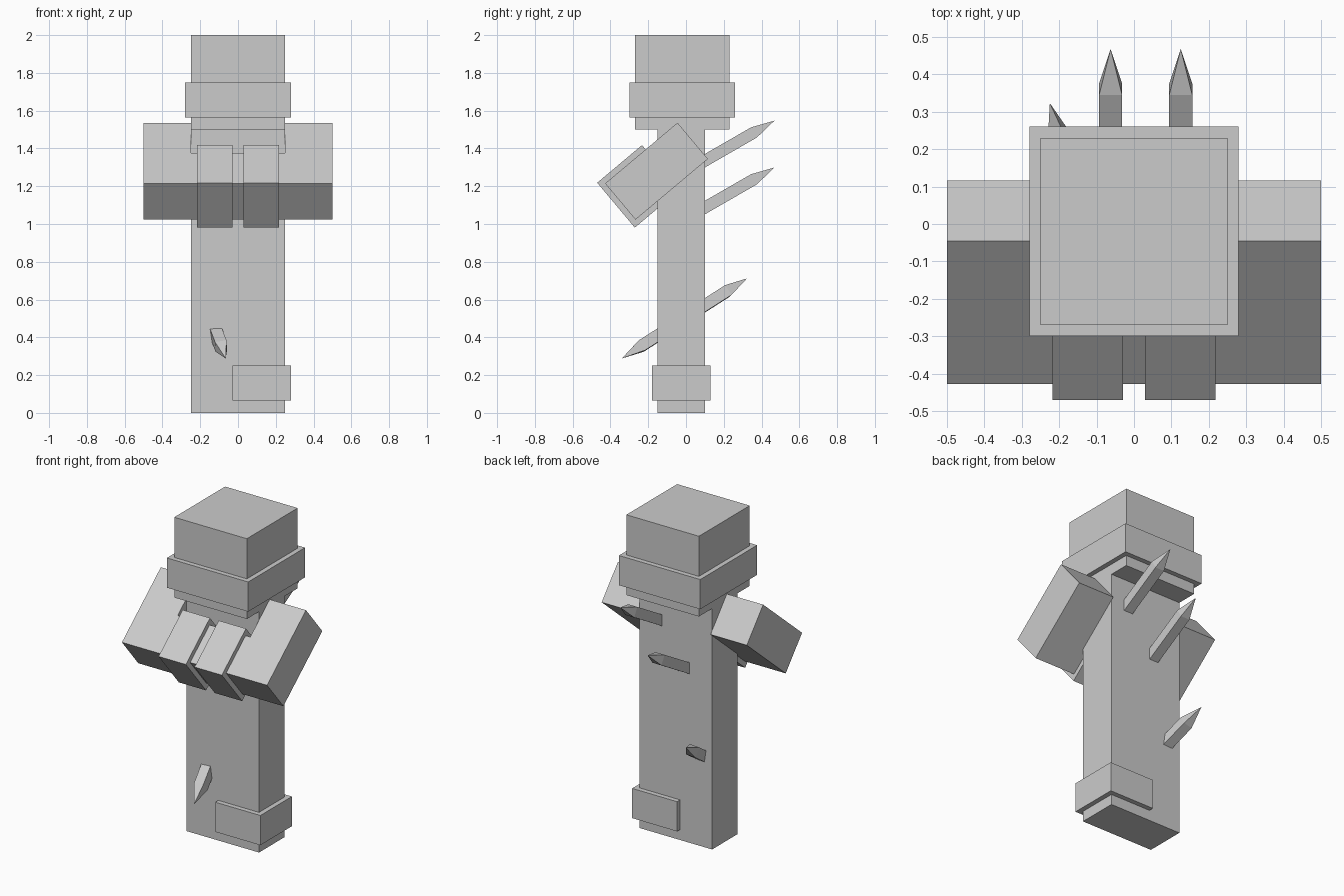
import bpy, bmesh, math
from mathutils import Matrix, Vector

if "Cube" in bpy.data.objects:
    bpy.data.objects.remove(bpy.data.objects["Cube"])

grey = bpy.data.materials.new("plain grey")
grey.diffuse_color = (0.6, 0.6, 0.6, 1)
grey.use_nodes = True
grey.node_tree.nodes["Principled BSDF"].inputs["Base Color"].default_value = grey.diffuse_color


def finish(name, bm, matrix=None):
    bmesh.ops.recalc_face_normals(bm, faces=bm.faces)
    mesh = bpy.data.meshes.new(name)
    bm.to_mesh(mesh)
    bm.free()
    mesh.materials.append(grey)
    obj = bpy.data.objects.new(name, mesh)
    if matrix:
        obj.matrix_world = matrix
    bpy.context.collection.objects.link(obj)
    return obj


def box(name, x, y, z, matrix=None):
    """Box from (min, max) ranges on each axis."""
    bm = bmesh.new()
    size = [r[1] - r[0] for r in (x, y, z)]
    mid = [(r[0] + r[1]) / 2 for r in (x, y, z)]
    bmesh.ops.create_cube(bm, size=1, matrix=Matrix.Translation(mid) @ Matrix.Diagonal((*size, 1)))
    return finish(name, bm, matrix)


def spike(name, start, tip, roll=0.0, double=False, half=0.031, point=0.125):
    """Square rod with a pyramid point at the tip, and at the start if double."""
    start, tip = Vector(start), Vector(tip)
    axis = (tip - start).normalized()
    side = axis.cross(Vector((0, 0, 1))).normalized()
    side = Matrix.Rotation(roll, 3, axis) @ side
    up = side.cross(axis)
    bm = bmesh.new()

    def ring(c):
        return [bm.verts.new(c + half * (a * side + b * up))
                for a, b in ((-1, -1), (1, -1), (1, 1), (-1, 1))]

    first = ring(start + axis * point if double else start)
    last = ring(tip - axis * point)
    end = bm.verts.new(tip)
    begin = bm.verts.new(start) if double else None
    for i in range(4):
        j = (i + 1) % 4
        bm.faces.new((first[i], first[j], last[j], last[i]))
        bm.faces.new((last[i], last[j], end))
        if double:
            bm.faces.new((first[j], first[i], begin))
    if not double:
        bm.faces.new(first[::-1])
    return finish(name, bm)


# Body, head and the raised bands around them
box("body", (-0.25, 0.25), (-0.15, 0.10), (0, 1.5))
box("head", (-0.25, 0.25), (-0.27, 0.23), (1.5, 2.0))
box("head_band", (-0.28, 0.28), (-0.30, 0.26), (1.565, 1.75))
box("ankle_band", (-0.03, 0.28), (-0.18, 0.13), (0.065, 0.25))

# Folded arms: local -z runs down the arm, local -y is its upper face
tilt = Matrix.Translation((0, -0.045, 1.536)) @ Matrix.Rotation(math.radians(-50), 4, 'X')
for s, label in ((-1, "left"), (1, "right")):
    box(label + "_arm", sorted((s * 0.25, s * 0.5)), (0, 0.25), (-0.5, 0), tilt)
    box(label + "_cuff", sorted((s * 0.03, s * 0.218)), (-0.03, 0.28), (-0.53, -0.22), tilt)
box("joined_hands", (-0.25, 0.25), (0, 0.25), (-0.5, -0.25), tilt)

# Spikes in the back, and one that runs right through the body
spike("upper_spike", (0.125, -0.05, 1.2486), (0.125, 0.468, 1.547))
spike("middle_spike", (-0.0625, -0.05, 1.0006), (-0.0625, 0.468, 1.299))
spike("through_spike", (-0.065, -0.34, 0.288), (-0.225, 0.323, 0.712),
      roll=math.radians(-10), double=True)
